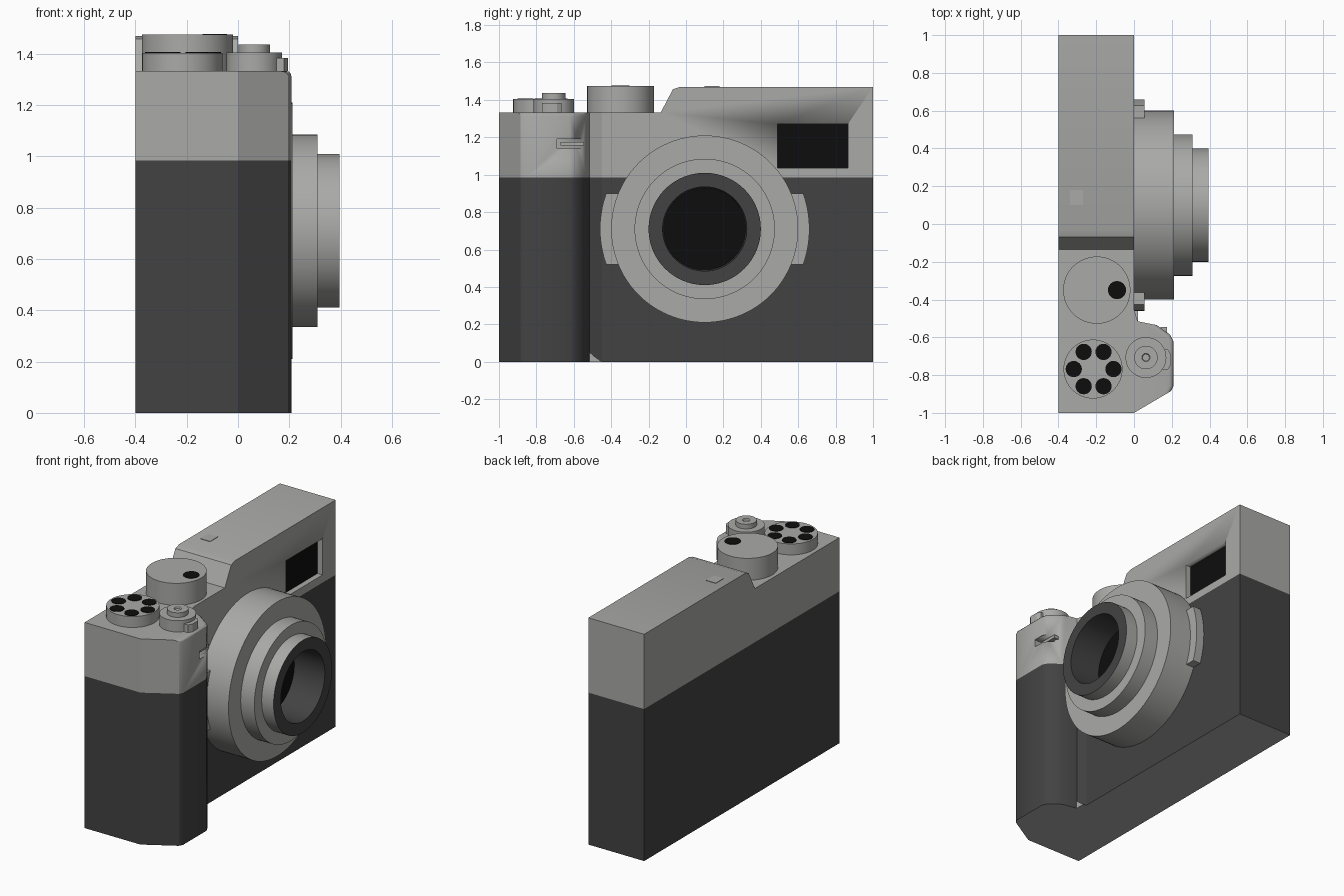
import bpy, bmesh, math
from mathutils import Vector

if "Cube" in bpy.data.objects:
    bpy.data.objects.remove(bpy.data.objects["Cube"])


def material(name, rgb):
    m = bpy.data.materials.new(name)
    m.diffuse_color = (*rgb, 1)
    m.use_nodes = True
    m.node_tree.nodes["Principled BSDF"].inputs["Base Color"].default_value = m.diffuse_color
    return m


LIGHT = material("light_metal", (0.40, 0.40, 0.39))
DARK = material("dark_leather", (0.055, 0.055, 0.055))
BLACK = material("black", (0.004, 0.004, 0.004))
MATS = [LIGHT, DARK, BLACK]
SPLIT = 0.985   # height where the dark covering ends


def finish(bm, name, recalc=True):
    if recalc:
        bmesh.ops.recalc_face_normals(bm, faces=bm.faces[:])
    me = bpy.data.meshes.new(name)
    bm.to_mesh(me)
    bm.free()
    ob = bpy.data.objects.new(name, me)
    bpy.context.collection.objects.link(ob)
    for m in MATS:
        me.materials.append(m)
    bpy.ops.object.select_all(action='DESELECT')
    ob.select_set(True)
    bpy.context.view_layer.objects.active = ob
    bpy.ops.object.shade_smooth_by_angle(angle=math.radians(30))
    return ob


def prism(points, axis, lo, hi):
    """Extrude a 2D outline along x (points are y,z) or z (points are x,y)."""
    bm = bmesh.new()
    place = (lambda p: (lo, *p)) if axis == 'X' else (lambda p: (*p, lo))
    face = bm.faces.new([bm.verts.new(place(p)) for p in points])
    ext = bmesh.ops.extrude_face_region(bm, geom=[face])
    d = Vector((hi - lo, 0, 0)) if axis == 'X' else Vector((0, 0, hi - lo))
    bmesh.ops.translate(bm, vec=d, verts=[v for v in ext['geom'] if isinstance(v, bmesh.types.BMVert)])
    bmesh.ops.recalc_face_normals(bm, faces=bm.faces[:])
    return bm


def box(name, x, y, z, mat=0):
    bm = prism([(x[0], y[0]), (x[1], y[0]), (x[1], y[1]), (x[0], y[1])], 'Z', *z)
    for f in bm.faces:
        f.material_index = mat
    return finish(bm, name)


def lathe(name, profile, centre, axis='Z', mats=None, n=64):
    """Spin (height, radius) points about an axis, one material per segment."""
    bm = bmesh.new()
    c = Vector(centre)
    rings = []
    for h, r in profile:
        ring = []
        for i in range(n):
            a = 2 * math.pi * i / n
            u, v = r * math.cos(a), r * math.sin(a)
            ring.append(bm.verts.new(c + Vector((h, u, v) if axis == 'X' else (u, v, h))))
        rings.append(ring)
    for k in range(len(rings) - 1):
        for i in range(n):
            j = (i + 1) % n
            f = bm.faces.new((rings[k][i], rings[k][j], rings[k + 1][j], rings[k + 1][i]))
            f.material_index = mats[k] if mats else 0
    bmesh.ops.remove_doubles(bm, verts=bm.verts[:], dist=1e-5)
    return finish(bm, name)


def two_tone(bm):
    """Dark covering on the walls below the split; the base plate stays light."""
    bmesh.ops.bisect_plane(bm, geom=bm.verts[:] + bm.edges[:] + bm.faces[:],
                           plane_co=(0, 0, SPLIT), plane_no=(0, 0, 1))
    bm.normal_update()
    for f in bm.faces:
        low = f.calc_center_median().z < SPLIT
        f.material_index = 1 if low and f.normal.z > -0.5 else 0


def cut(ob, cutter):
    cutter.hide_render = True
    cutter.hide_set(True)
    cutter.display_type = 'WIRE'
    mod = ob.modifiers.new("recess", 'BOOLEAN')
    mod.operation = 'DIFFERENCE'
    mod.solver = 'EXACT'
    mod.object = cutter
    # apply and discard the cutter
    deps = bpy.context.evaluated_depsgraph_get()
    me = bpy.data.meshes.new_from_object(ob.evaluated_get(deps))
    ob.modifiers.clear()
    ob.data = me
    bpy.data.objects.remove(cutter)


# Body with the stepped top
bm = prism([(-1, 0), (1, 0), (1, 1.47), (-0.03, 1.47), (-0.07, 1.457),
            (-0.135, 1.333), (-1, 1.333)], 'X', -0.4, 0)
two_tone(bm)
body = finish(bm, "body", False)
cut(body, box("window_cutter", (-0.04, 0.1), (0.49, 0.865), (1.035, 1.27)))
box("viewfinder_window", (-0.042, -0.036), (0.49, 0.865), (1.035, 1.27), 2)

# Hand grip with a rounded upper front edge
bm = prism([(0, -1), (0.195, -0.885), (0.208, -0.86), (0.208, -0.62), (0.19, -0.585),
            (0.12, -0.535), (0.02, -0.515), (0, -0.45)], 'Z', 0, 1.333)
top = [e for e in bm.edges if all(v.co.z > 1.3 and v.co.x > 0.1 for v in e.verts)]
bmesh.ops.bevel(bm, geom=top, offset=0.02, segments=3, profile=0.5, affect='EDGES')
two_tone(bm)
grip = finish(bm, "grip", False)
cut(grip, box("slot_cutter", (0.15, 0.3), (-0.69, -0.535), (1.14, 1.19)))
box("grip_slot_bar", (0.14, 0.175), (-0.67, -0.545), (1.155, 1.175))

# Exposed base corner beside the grip
finish(prism([(-0.52, 0), (-0.45, 0), (-0.52, 0.05)], 'X', -0.01, 0.022), "base_corner")

# Lens barrel: light steps, dark front rim and bore, black glass
LY, LZ = 0.1, 0.71
lathe("lens", [(0, 0), (0, 0.5), (0.212, 0.5), (0.212, 0.375), (0.31, 0.375), (0.31, 0.3),
               (0.395, 0.3), (0.395, 0.225), (0.18, 0.22), (0.18, 0)],
      (0, LY, LZ), 'X', [0, 0, 0, 0, 0, 0, 1, 1, 2], 96)

# Lugs on both sides of the lens
for side, name in ((-1, "lens_lug_left"), (1, "lens_lug_right")):
    lim = math.asin(0.19 / 0.56)
    arc = [(LY + side * 0.56 * math.cos(a), LZ + 0.56 * math.sin(a))
           for a in (lim * (i / 5 - 1) for i in range(11))]
    pts = [(LY + side * 0.42, LZ - 0.19)] + arc + [(LY + side * 0.42, LZ + 0.19)]
    finish(prism(pts, 'X', 0, 0.056), name)


# Top dials with black dots
def dot(name, x, y, z, r):
    lathe(name, [(-0.002, 0), (-0.002, r), (0.003, r), (0.003, 0)], (x, y, z), 'Z', [2] * 3, 24)


lathe("large_dial", [(1.33, 0), (1.33, 0.178), (1.475, 0.178), (1.475, 0)], (-0.197, -0.35, 0))
dot("large_dial_dot", -0.09, -0.35, 1.475, 0.048)

lathe("small_dial", [(1.33, 0), (1.33, 0.156), (1.404, 0.156), (1.404, 0)], (-0.217, -0.768, 0))
for i in range(6):
    a = math.radians(60 * i)
    dot(f"small_dial_dot_{i + 1}", -0.214 + 0.105 * math.cos(a),
        -0.768 + 0.105 * math.sin(a), 1.404, 0.043)

# Shutter button, its collar and lever
lathe("shutter_button", [(1.33, 0), (1.33, 0.108), (1.406, 0.108), (1.406, 0.062),
                         (1.436, 0.062), (1.436, 0.022), (1.428, 0.018), (1.428, 0)],
      (0.063, -0.707, 0), n=48)
finish(prism([(0.08, -0.77), (0.18, -0.77), (0.195, -0.745), (0.195, -0.69),
              (0.18, -0.665), (0.08, -0.665)], 'Z', 1.333, 1.384), "power_lever")

# Small raised plate on the top cover
box("top_plate", (-0.34, -0.27), (0.1, 0.18), (1.465, 1.473))
